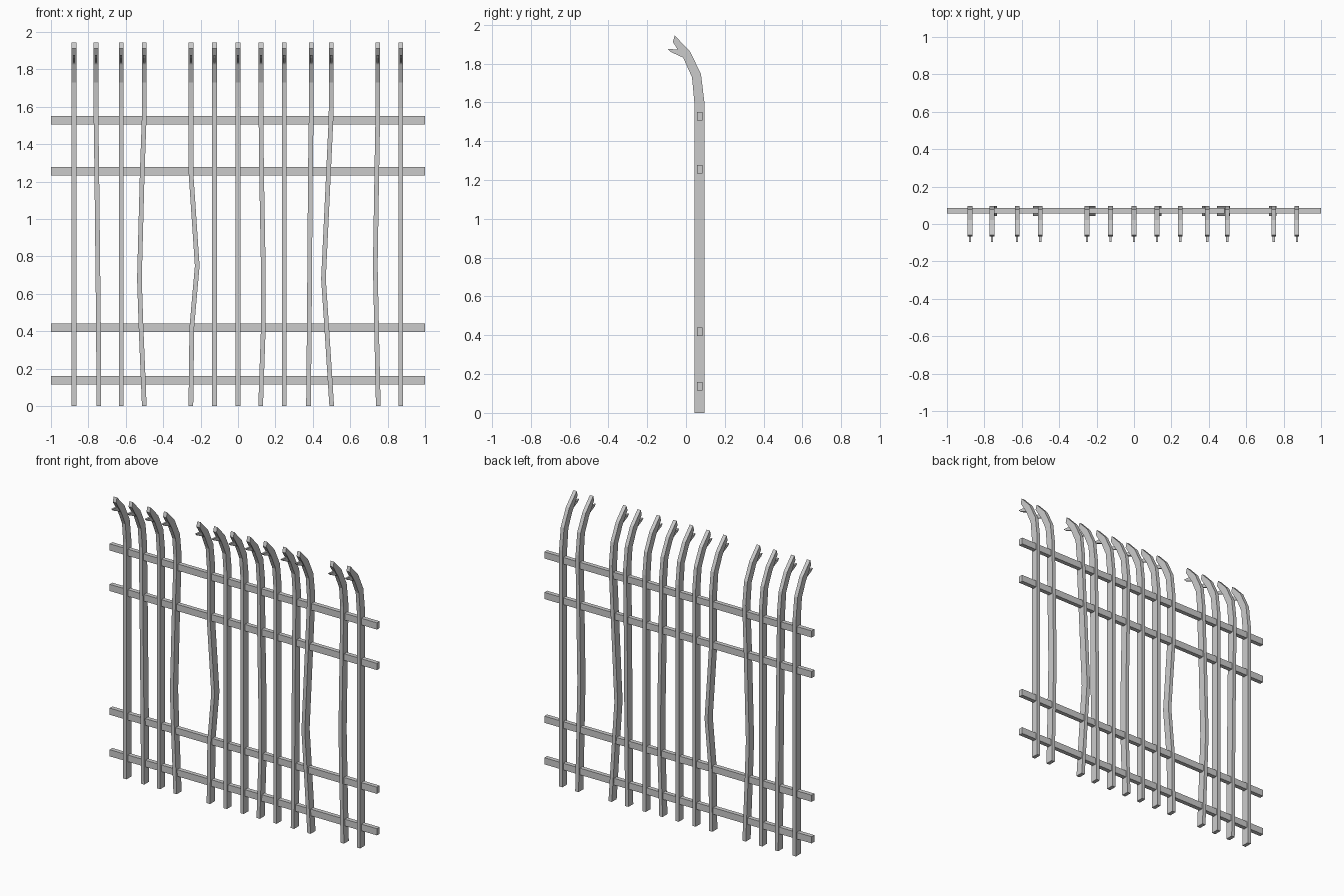
import bpy, bmesh

if "Cube" in bpy.data.objects:
    bpy.data.objects.remove(bpy.data.objects["Cube"])

HALF_W = 0.0125   # half thickness of an upright


def make_object(name, bm):
    bmesh.ops.recalc_face_normals(bm, faces=bm.faces)
    mesh = bpy.data.meshes.new(name)
    bm.to_mesh(mesh)
    bm.free()
    obj = bpy.data.objects.new(name, mesh)
    bpy.context.collection.objects.link(obj)
    return obj


def loft(bm, sections):
    """Each section: (x, half width, (y, z) of front edge, (y, z) of back edge)."""
    rings = []
    for x, w, (fy, fz), (by, bz) in sections:
        rings.append([bm.verts.new(p) for p in (
            (x - w, fy, fz), (x + w, fy, fz), (x + w, by, bz), (x - w, by, bz))])
    for a, b in zip(rings, rings[1:]):
        for i in range(4):
            j = (i + 1) % 4
            bm.faces.new((a[i], a[j], b[j], b[i]))
    bm.faces.new(rings[0])
    bm.faces.new(rings[-1])


# Curved top of every upright: front edge, back edge
HEAD = [((0.043, 1.60), (0.095, 1.60)),
        ((0.031, 1.73), (0.077, 1.747)),
        ((-0.012, 1.825), (0.021, 1.862)),
        ((-0.068, 1.912), (-0.058, 1.945))]
# Small lower spike: lower edge, upper edge
SPIKE = [((-0.008, 1.828), (-0.036, 1.872)),
         ((-0.080, 1.861), (-0.095, 1.876))]


def upright(x_top, path):
    bm = bmesh.new()
    sections = [(x, HALF_W, (0.043, z), (0.095, z)) for z, x in path]
    sections += [(x_top, HALF_W, f, b) for f, b in HEAD]
    loft(bm, sections)
    loft(bm, [(x_top, 0.006, f, b) for f, b in SPIKE])
    return make_object("upright", bm)


# Straight uprights
for x in (-0.877, -0.625, -0.126, 0.0, 0.247, 0.871):
    upright(x, [(0, x)])

# Bent uprights: top x, then (z, x) going up
BENT = [
    (-0.759, [(0, -0.744), (0.42, -0.746), (1.25, -0.755), (1.53, -0.759)]),
    (-0.501, [(0, -0.501), (0.41, -0.518), (0.68, -0.527), (1.25, -0.512), (1.53, -0.502)]),
    (-0.251, [(0, -0.252), (0.42, -0.247), (0.75, -0.218), (1.24, -0.251)]),
    (0.123, [(0, 0.121), (0.41, 0.135), (0.75, 0.135), (1.25, 0.126), (1.53, 0.123)]),
    (0.391, [(0, 0.377), (0.42, 0.381), (1.25, 0.387), (1.53, 0.391)]),
    (0.498, [(0, 0.501), (0.41, 0.475), (0.68, 0.457), (1.25, 0.484), (1.53, 0.497)]),
    (0.747, [(0, 0.750), (0.41, 0.741), (0.75, 0.734), (1.25, 0.742), (1.53, 0.747)]),
]
for x_top, path in BENT:
    upright(x_top, path)

# Horizontal rails
for z in (0.137, 0.418, 1.255, 1.529):
    bm = bmesh.new()
    bmesh.ops.create_cube(bm, size=1)
    bmesh.ops.scale(bm, vec=(2.0, 0.029, 0.045), verts=bm.verts)
    bmesh.ops.translate(bm, vec=(0, 0.071, z), verts=bm.verts)
    make_object("rail", bm)
